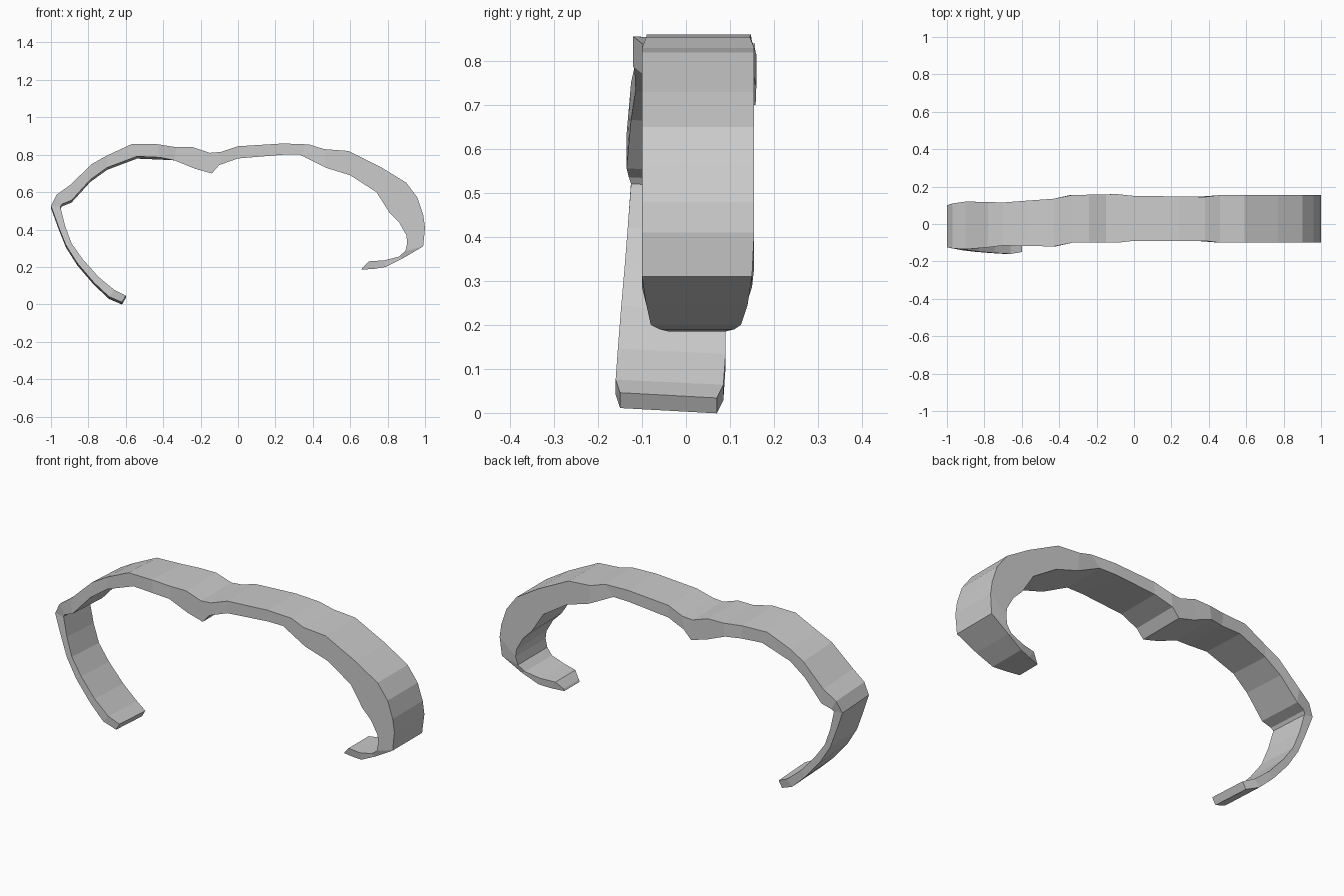
import bpy, bmesh

# Stations along the band: outer x, outer z, inner x, inner z
path = [
    (-.62, .005, -.60, .04), (-.69, .035, -.66, .07), (-.77, .11, -.745, .14),
    (-.86, .215, -.83, .235), (-.92, .31, -.89, .32), (-.96, .41, -.925, .415),
    (-1.0, .52, -.95, .515), (-.97, .58, -.94, .53), (-.90, .63, -.89, .55),
    (-.78, .745, -.79, .66), (-.70, .79, -.70, .725), (-.57, .85, -.54, .785),
    (-.43, .85, -.42, .78), (-.33, .84, -.34, .77), (-.24, .84, -.23, .725),
    (-.15, .81, -.14, .70), (-.09, .815, -.10, .745), (0, .845, 0, .78),
    (.24, .86, .24, .80), (.38, .855, .33, .80), (.46, .83, .47, .73),
    (.59, .82, .60, .69), (.77, .73, .74, .60), (.90, .65, .81, .49),
    (.96, .57, .86, .44), (.99, .48, .90, .37), (1.0, .41, .905, .33),
    (.99, .31, .895, .285), (.88, .245, .86, .255), (.79, .20, .78, .235),
    (.73, .19, .70, .23), (.66, .185, .665, .195),
]
# Edge positions: station index, front y, back y (interpolated between)
widths = [(0, -.15, .07), (1, -.16, .085), (2, -.155, .09), (4, -.14, .09),
          (6, -.125, .10), (8, -.135, .12), (10, -.115, .115), (12, -.12, .135),
          (13, -.10, .155), (16, -.10, .16), (17, -.09, .15), (19, -.09, .145),
          (20, -.10, .155), (26, -.10, .155), (27, -.10, .15), (28, -.09, .14),
          (29, -.08, .125), (30, -.06, .11), (31, -.04, .09)]


def width_at(i):
    for (a, f0, b0), (b, f1, b1) in zip(widths, widths[1:]):
        if a <= i <= b:
            t = (i - a) / (b - a)
            return f0 + (f1 - f0) * t, b0 + (b1 - b0) * t


# Band: four-corner rings bridged along the path, ends capped
bm = bmesh.new()
rings = []
for i, (ox, oz, ix, iz) in enumerate(path):
    front, back = width_at(i)
    tilt = .006 if i < 13 else 0        # left arm leans slightly down at the back
    rings.append([bm.verts.new(p) for p in (
        (ox, front, oz + tilt), (ox, back, oz - tilt),
        (ix, back, iz - tilt), (ix, front, iz + tilt))])
for a, b in zip(rings, rings[1:]):
    for k in range(4):
        n = (k + 1) % 4
        bm.faces.new((a[k], a[n], b[n], b[k]))
bm.faces.new(rings[0])
bm.faces.new(rings[-1])
bmesh.ops.recalc_face_normals(bm, faces=bm.faces)

mesh = bpy.data.meshes.new("open_band")
bm.to_mesh(mesh)
bm.free()
band = bpy.data.objects.new("open_band", mesh)
bpy.context.collection.objects.link(band)
